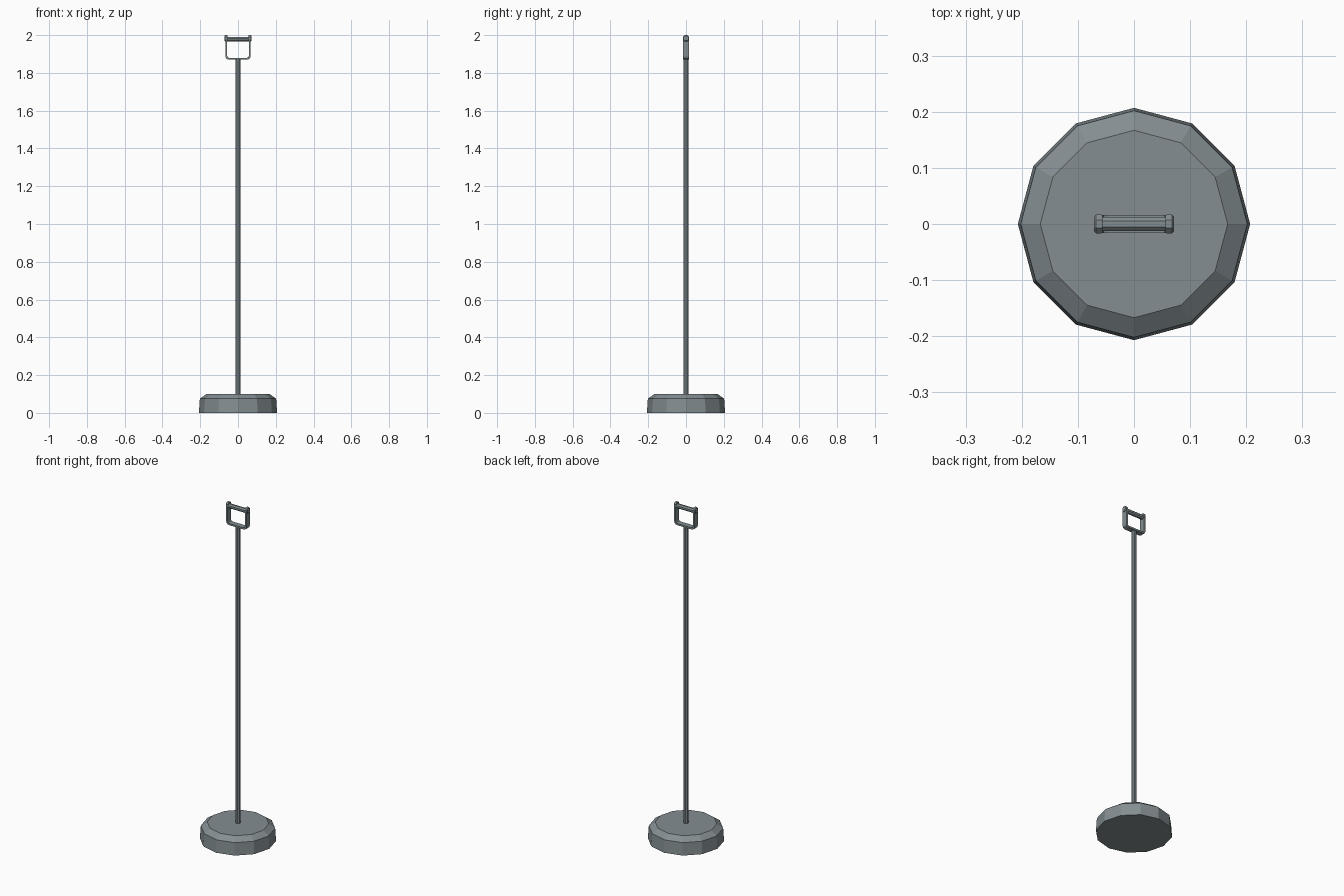
import bpy, bmesh, math

if "Cube" in bpy.data.objects:
    bpy.data.objects.remove(bpy.data.objects["Cube"])

steel = bpy.data.materials.new("grey_steel")
steel.diffuse_color = (0.23, 0.27, 0.285, 1)
steel.use_nodes = True
steel.node_tree.nodes["Principled BSDF"].inputs["Base Color"].default_value = steel.diffuse_color


def add_object(name, bm):
    bmesh.ops.recalc_face_normals(bm, faces=bm.faces)
    mesh = bpy.data.meshes.new(name)
    bm.to_mesh(mesh)
    bm.free()
    mesh.materials.append(steel)
    obj = bpy.data.objects.new(name, mesh)
    bpy.context.collection.objects.link(obj)
    return obj


def lathe(name, profile, sides, axis="Z", centre=(0, 0, 0), turn=0.0):
    """Closed solid from (radius, height) rings around the z or x axis."""
    bm = bmesh.new()
    rings = []
    for r, h in profile:
        ring = []
        for i in range(sides):
            a = 2 * math.pi * i / sides + turn
            u, v = r * math.cos(a), r * math.sin(a)
            p = (u, v, h) if axis == "Z" else (h, u, v)
            ring.append(bm.verts.new([p[k] + centre[k] for k in range(3)]))
        rings.append(ring)
    for a, b in zip(rings, rings[1:]):
        for i in range(sides):
            j = (i + 1) % sides
            bm.faces.new((a[i], a[j], b[j], b[i]))
    bm.faces.new(rings[0])
    bm.faces.new(rings[-1])
    return add_object(name, bm)


# Weighted base and pole
lathe("base", [(0.207, 0), (0.202, 0.075), (0.167, 0.1)], 12)
lathe("pole", [(0.013, 0.09), (0.013, 1.875)], 8, turn=math.pi / 8)

# U-shaped fork: half outline mirrored, then extruded along y
outer = [(0.067, 1.98), (0.067, 1.887), (0.062, 1.875), (0.05, 1.87)]
inner = [(0.057, 1.98), (0.057, 1.89), (0.054, 1.883), (0.047, 1.88)]


def mirrored(points):
    return points + [(-x, z) for x, z in reversed(points)]


bm = bmesh.new()
half = 0.016
strips = [[bm.verts.new((x, y, z)) for x, z in mirrored(line)]
          for line, y in ((outer, -half), (outer, half), (inner, half), (inner, -half))]
for k in range(4):
    a, b = strips[k], strips[(k + 1) % 4]
    for i in range(len(a) - 1):
        bm.faces.new((a[i], a[i + 1], b[i + 1], b[i]))
for end in (0, -1):
    bm.faces.new([s[end] for s in strips])
add_object("handle_fork", bm)

# Grip bar and the round eyes that hold it
lathe("grip_bar", [(0.0135, -0.06), (0.0135, 0.06)], 8, "X", (0, 0, 1.978), math.pi / 8)
for side, label in ((-1, "left"), (1, "right")):
    lathe(label + "_eye",
          [(0.017, side * 0.056), (0.018, side * 0.058), (0.018, side * 0.068), (0.014, side * 0.071)],
          8, "X", (0, 0, 1.9834), math.pi / 8)
